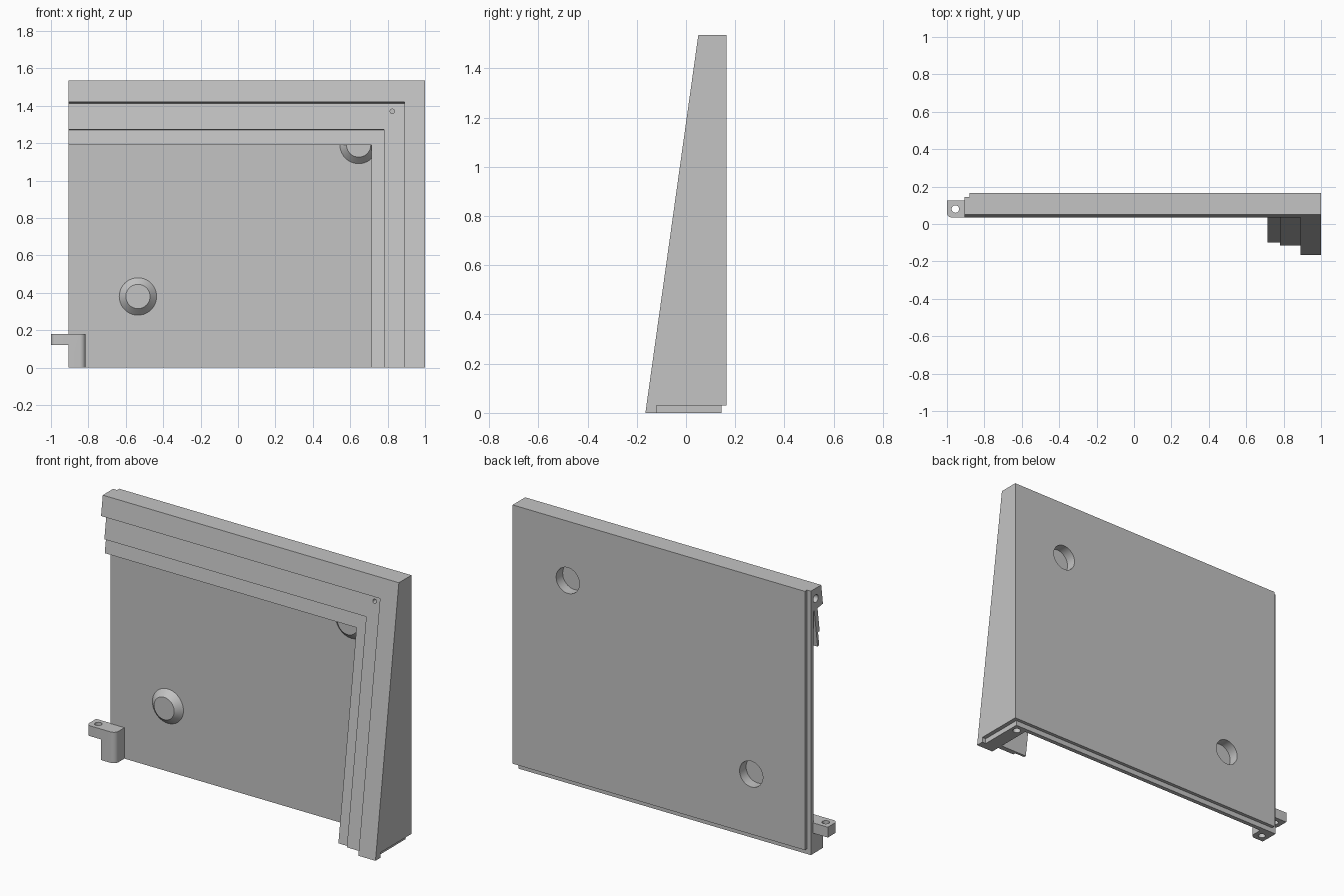
import bpy
import bmesh
import math
from mathutils import Vector, Matrix

if "Cube" in bpy.data.objects:
    bpy.data.objects.remove(bpy.data.objects["Cube"])

grey = bpy.data.materials.new("plain_grey")
grey.use_nodes = True
grey.diffuse_color = (0.55, 0.55, 0.55, 1)
grey.node_tree.nodes["Principled BSDF"].inputs["Base Color"].default_value = (0.55, 0.55, 0.55, 1)

LEFT, RIGHT, BACK, TOP = -0.905, 1.0, 0.165, 1.535
INNER = 0.89          # inner edge of the thick side wall
LEDGE = 1.42          # lower edge of the thick top bar


def finish(name, bm):
    bmesh.ops.recalc_face_normals(bm, faces=bm.faces)
    mesh = bpy.data.meshes.new(name)
    bm.to_mesh(mesh)
    bm.free()
    mesh.materials.append(grey)
    obj = bpy.data.objects.new(name, mesh)
    bpy.context.collection.objects.link(obj)
    return obj


def prism(name, outline, axis, a, b):
    """Extrude a 2D outline along x (outline in y,z) or z (outline in x,y)."""
    bm = bmesh.new()
    place = (lambda p, t: (t, p[0], p[1])) if axis == "x" else (lambda p, t: (p[0], p[1], t))
    face = bm.faces.new([bm.verts.new(place(p, a)) for p in outline])
    ext = bmesh.ops.extrude_face_region(bm, geom=[face])
    verts = [v for v in ext["geom"] if isinstance(v, bmesh.types.BMVert)]
    bmesh.ops.translate(bm, verts=verts, vec=Vector(place((0, 0), b - a)))
    return finish(name, bm)


def box(name, x0, x1, y0, y1, z0, z1):
    return prism(name, [(x0, y0), (x1, y0), (x1, y1), (x0, y1)], "z", z0, z1)


def cone(name, start, end, r1, r2=None, sides=40):
    start, end = Vector(start), Vector(end)
    d = end - start
    bm = bmesh.new()
    turn = Vector((0, 0, 1)).rotation_difference(d).to_matrix().to_4x4()
    bmesh.ops.create_cone(bm, cap_ends=True, segments=sides, radius1=r1,
                          radius2=r1 if r2 is None else r2, depth=d.length,
                          matrix=Matrix.Translation((start + end) / 2) @ turn)
    return finish(name, bm)


def combine(target, tools, operation):
    """Apply a boolean with each tool, then discard the tool."""
    for tool in tools:
        mod = target.modifiers.new("bool", "BOOLEAN")
        mod.operation, mod.solver, mod.object = operation, "EXACT", tool
        bpy.context.view_layer.update()
        deps = bpy.context.evaluated_depsgraph_get()
        mesh = bpy.data.meshes.new_from_object(target.evaluated_get(deps))
        target.modifiers.clear()
        target.data = mesh
        bpy.data.objects.remove(tool)


def slope(z, inset=0.0):
    """Point (y, z) on the sloping front, moved inward square to it."""
    return (-0.165 + 0.14 * z + inset, z - 0.14 * inset)


def foot(inset):
    """Point where an inset sloping plane meets the ground."""
    return (-0.165 + 1.02 * inset, 0)


# Back panel with thick side wall and top bar
housing = box("housing", LEFT, 0.95, 0.12, BACK, 0, 1.47)
wall = prism("wall", [foot(0), (BACK, 0), (BACK, TOP), slope(TOP)], "x", INNER, RIGHT)
bar = prism("bar", [slope(LEDGE), slope(LEDGE, 0.1), (0.13, 1.405), (BACK, 1.405),
                    (BACK, TOP), slope(TOP)], "x", LEFT, 0.95)

# Two tapered round bosses, hollow from the back
spots = [(-0.535, 0.38), (0.645, 1.19)]
bosses = [cone("boss", (x, 0.125, z), (x, 0.085, z), 0.105, 0.065) for x, z in spots]
combine(housing, [wall, bar] + bosses, "UNION")

# Boss recesses, rebates along the joining edges, and pin holes
cutters = [cone("recess", (x, 0.105, z), (x, 0.3, z), 0.075) for x, z in spots]
cutters += [
    box("bottom_rebate", -1.2, 1.2, 0.145, 0.3, -0.1, 0.03),
    box("left_rebate", -1.2, -0.88, 0.145, 0.3, -0.1, 1.7),
    box("side_rebate", 0.975, 1.2, -0.12, 0.3, -0.1, 0.03),
    cone("wall_pin_hole", (0.935, 0.1, -0.1), (0.935, 0.1, 0.15), 0.022),
    cone("bar_pin_hole", (-1.1, 0.1, 1.475), (-0.75, 0.1, 1.475), 0.022),
]
combine(housing, cutters, "DIFFERENCE")


# Stepped thin sloping rims inside the wall and bar
def rim(name, x_in, z_in, near, far):
    leg = prism(name, [foot(near), foot(far), slope(LEDGE, far), slope(LEDGE, near)],
                "x", x_in, INNER + 0.005)
    top = prism(name + "_top", [slope(z_in, near), slope(z_in, far),
                                slope(LEDGE + 0.005, far), slope(LEDGE + 0.005, near)],
                "x", LEFT, INNER + 0.005)
    combine(leg, [top], "UNION")
    return leg


outer_rim = rim("outer_rim", 0.78, 1.28, 0.05, 0.065)
inner_rim = rim("inner_rim", 0.715, 1.2, 0.065, 0.08)
for part in (outer_rim, inner_rim):
    combine(part, [cone("peg_hole", (0.825, -0.2, 1.37), (0.825, 0.11, 1.37), 0.012, sides=20)],
            "DIFFERENCE")


# Corner bracket: rounded post with a side arm
def arc(cx, cy, r, start, end, n=8):
    return [(cx + r * math.cos(math.radians(start + (end - start) * i / n)),
             cy + r * math.sin(math.radians(start + (end - start) * i / n))) for i in range(n + 1)]


post = prism("bracket", [(LEFT, 0.035)] + arc(-0.845, 0.065, 0.03, -90, 0)
             + [(-0.815, 0.122), (LEFT, 0.122)], "z", 0, 0.18)
arm = prism("arm", arc(-0.975, 0.06, 0.025, 180, 270)
            + [(-0.87, 0.035), (-0.87, 0.122), (LEFT, 0.125), (-1, 0.125)], "z", 0.12, 0.18)
combine(post, [arm], "UNION")
combine(post, [cone("arm_hole", (-0.955, 0.08, 0.05), (-0.955, 0.08, 0.3), 0.02),
               cone("post_hole", (-0.86, 0.08, -0.1), (-0.86, 0.08, 0.1), 0.02)], "DIFFERENCE")

# Smooth only the round surfaces
for part in (housing, outer_rim, inner_rim, post):
    bpy.ops.object.select_all(action="DESELECT")
    part.select_set(True)
    bpy.context.view_layer.objects.active = part
    bpy.ops.object.shade_smooth_by_angle(angle=math.radians(25))
